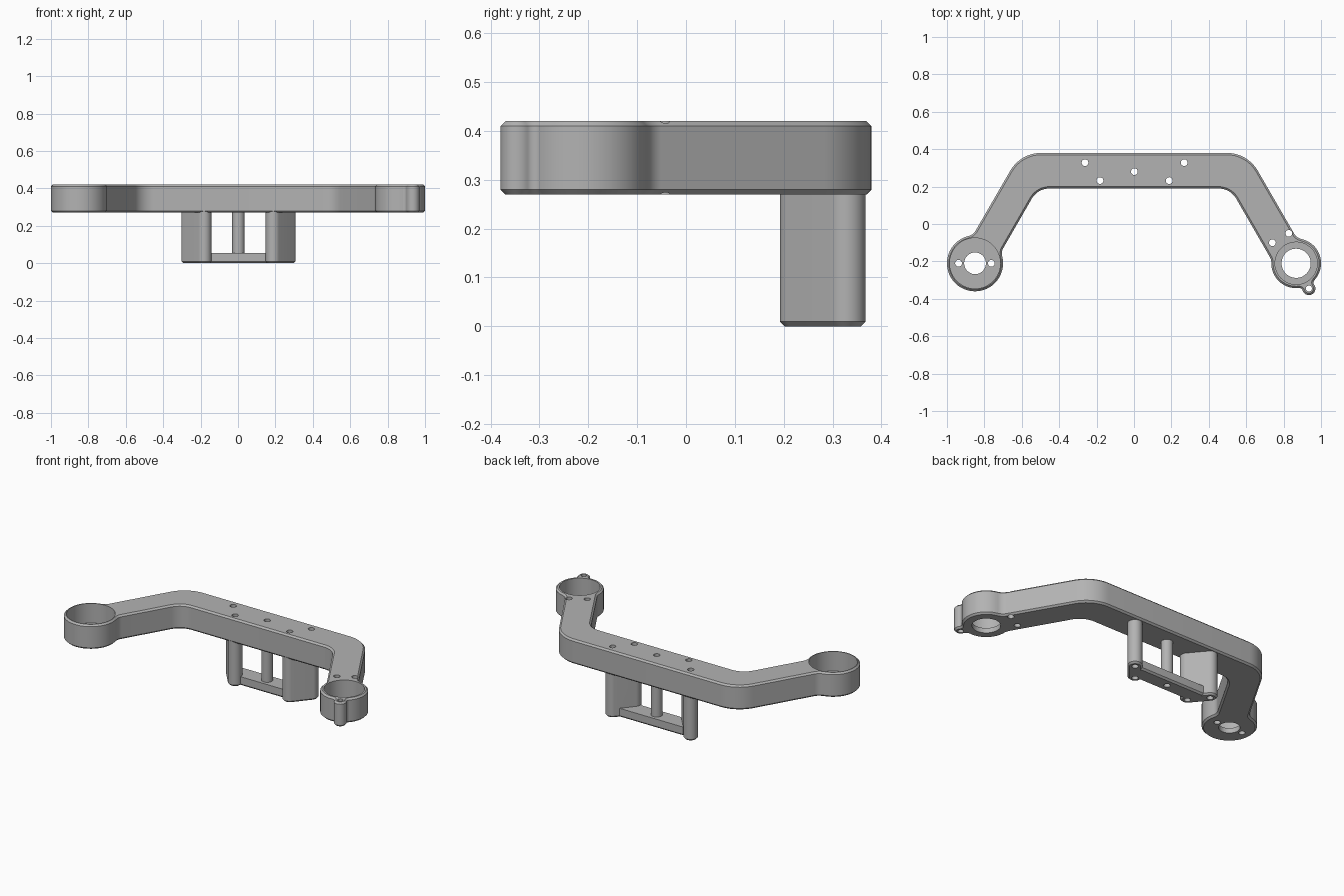
import bpy, bmesh, math
from mathutils import Vector

cube = bpy.data.objects.get("Cube")
if cube:
    bpy.data.objects.remove(cube, do_unlink=True)

grey = bpy.data.materials.new("plain grey")
grey.use_nodes = True
grey.diffuse_color = (0.45, 0.45, 0.45, 1)
grey.node_tree.nodes["Principled BSDF"].inputs["Base Color"].default_value = (0.45, 0.45, 0.45, 1)


def polar(c, r, a):
    return Vector((c[0] + r * math.cos(a), c[1] + r * math.sin(a)))


def belt(circles, inset=0):
    """Outline running round circles joined by tangents; negative radius turns clockwise."""
    cs = [(Vector(c), r - inset) for c, r in circles]
    if len(cs) == 1:
        return [polar(cs[0][0], cs[0][1], math.tau * i / 48) for i in range(48)]
    normals = []
    for i, (c, r) in enumerate(cs):
        c2, r2 = cs[(i + 1) % len(cs)]
        d = c2 - c
        ratio = max(-1, min(1, (r2 - r) / d.length))
        normals.append(math.atan2(d.y, d.x) + math.acos(ratio))
    pts = []
    for i, (c, r) in enumerate(cs):
        start = normals[i - 1]
        sweep = (normals[i] - start) % math.tau
        if circles[i][1] < 0:
            sweep -= math.tau
        n = max(2, round(abs(sweep) / math.radians(6.1)))
        pts += [polar(c, -r, start + sweep * k / n) for k in range(n + 1)]
    return pts


def loft(name, circles, levels):
    """Solid from an outline stacked at (height, inset) levels."""
    bm = bmesh.new()
    rings = [[bm.verts.new((p.x, p.y, z)) for p in belt(circles, inset)] for z, inset in levels]
    bm.faces.new(rings[0][::-1])
    bm.faces.new(rings[-1])
    for low, high in zip(rings, rings[1:]):
        for i in range(len(low)):
            j = (i + 1) % len(low)
            bm.faces.new((low[i], low[j], high[j], high[i]))
    bmesh.ops.remove_doubles(bm, verts=bm.verts, dist=1e-5)
    bmesh.ops.recalc_face_normals(bm, faces=bm.faces)
    mesh = bpy.data.meshes.new(name)
    bm.to_mesh(mesh)
    bm.free()
    mesh.materials.append(grey)
    obj = bpy.data.objects.new(name, mesh)
    bpy.context.collection.objects.link(obj)
    return obj


def combine(target, tool, operation):
    mod = target.modifiers.new(operation.lower(), "BOOLEAN")
    mod.operation, mod.solver, mod.object = operation, "EXACT", tool
    bpy.context.view_layer.objects.active = target
    bpy.ops.object.modifier_apply(modifier=mod.name)
    bpy.data.objects.remove(tool, do_unlink=True)


BOTTOM, TOP, CH = 0.27, 0.42, 0.01
left_ring, left_r = (-0.85, -0.21), 0.15
right_ring, right_r = (0.867, -0.21), 0.133
tab, tab_r = (0.935, -0.345), 0.035


def blend(c, r, rf, degrees):
    """Concave fillet resting against a ring."""
    return (polar(c, r + rf, math.radians(degrees)), -rf)


# Arched arm with a ring at each end and a small tab
outline = [
    (left_ring, left_r),
    blend(left_ring, left_r, 0.06, 14.3),
    ((-0.4515, 0.08), -0.11), ((0.4515, 0.08), -0.11),
    blend(right_ring, right_r, 0.06, 178.9),
    (right_ring, right_r),
    blend(right_ring, right_r, 0.02, -84),
    (tab, tab_r),
    blend(right_ring, right_r, 0.02, -42),
    (right_ring, right_r),
    blend(right_ring, right_r, 0.06, 77.7),
    ((0.497, 0.19), 0.19), ((-0.497, 0.19), 0.19),
    blend(left_ring, left_r, 0.06, 103.5),
]
# Rest the tab fillets exactly against both the ring and the tab
to_tab = Vector(tab) - Vector(right_ring)
a, b, d = right_r + 0.02, tab_r + 0.02, to_tab.length
spread = math.degrees(math.acos((a * a + d * d - b * b) / (2 * a * d)))
heading = math.degrees(math.atan2(to_tab.y, to_tab.x))
outline[6] = blend(right_ring, right_r, 0.02, heading - spread)
outline[8] = blend(right_ring, right_r, 0.02, heading + spread)
arm = loft("bracket_arm", outline, [(BOTTOM, CH), (BOTTOM + CH, 0), (TOP - CH, 0), (TOP, CH)])

# Hanging mount: two slanted posts, a round centre post and a foot strip
screws = [(-0.262, 0.328), (-0.182, 0.232), (0.002, 0.28), (0.188, 0.232), (0.268, 0.328)]
foot_levels = [(0, CH), (CH, 0), (BOTTOM + 0.03, 0)]
mount = loft("hanging_mount", [(screws[0], 0.04), (screws[1], 0.04)], foot_levels)
right_post = loft("right_post", [(screws[3], 0.04), (screws[4], 0.04)], foot_levels)
corners = [(-0.21, 0.24), (0.216, 0.24), (0.216, 0.32), (-0.21, 0.32)]
strip = loft("foot_strip", [(c, 0.011) for c in corners], [(0, CH), (CH, 0), (0.055, 0)])
centre_post = loft("centre_post", [(screws[2], 0.033)], [(0.03, 0), (BOTTOM + 0.03, 0)])
for part in (strip, right_post, centre_post):
    combine(mount, part, "UNION")
combine(arm, mount, "UNION")
arm.name = "bracket"

# Ring pockets, bores and screw holes
cuts = [(left_ring, 0.135, 0.30), (right_ring, 0.113, 0.30),
        (left_ring, 0.058, -0.1), (right_ring, 0.078, -0.1), (tab, 0.016, -0.1)]
small = screws + [(-0.938, -0.21), (-0.763, -0.21), (0.74, -0.10), (0.828, -0.05)]
cuts += [(c, 0.018, -0.1) for c in small]
for centre, radius, floor in cuts:
    combine(arm, loft("cutter", [(centre, radius)], [(floor, 0), (TOP + 0.1, 0)]), "DIFFERENCE")

bpy.ops.object.select_all(action="DESELECT")
arm.select_set(True)
bpy.context.view_layer.objects.active = arm
bpy.ops.object.shade_smooth_by_angle(angle=math.radians(30))
